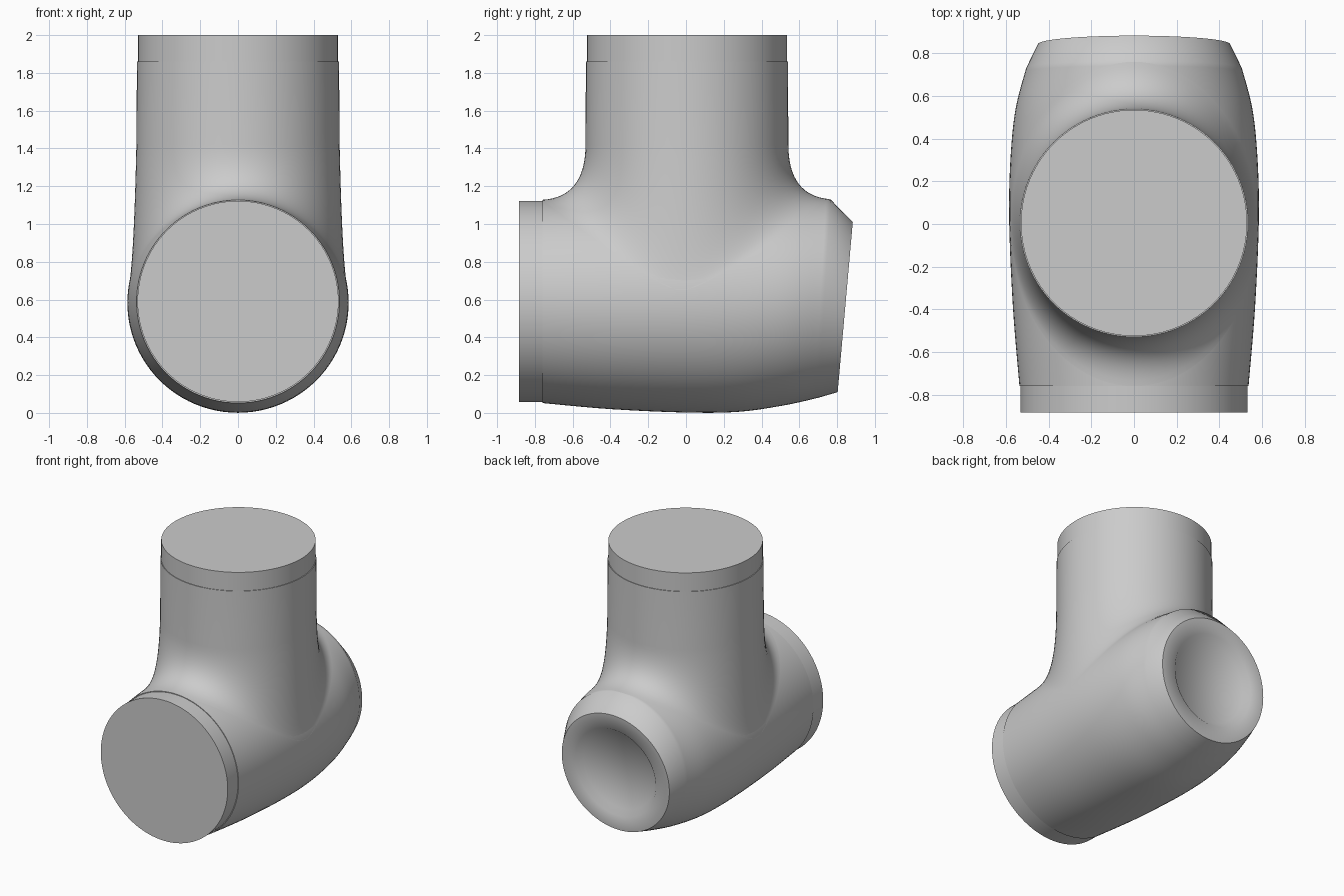
import bpy, bmesh, math
from mathutils import Vector

SEG = 96
CENTRE_Y = 0.005

cube = bpy.data.objects.get("Cube")
if cube:
    bpy.data.objects.remove(cube, do_unlink=True)

grey = bpy.data.materials.new("light grey")
grey.use_nodes = True
colour = (0.6, 0.6, 0.6, 1)
grey.diffuse_color = colour
grey.node_tree.nodes["Principled BSDF"].inputs["Base Color"].default_value = colour


def loft(name, rings, cap_start=False, cap_end=False):
    """Skin a list of closed rings into one smooth object."""
    bm = bmesh.new()
    loops = [[bm.verts.new(p) for p in ring] for ring in rings]
    for a, b in zip(loops, loops[1:]):
        for i in range(SEG):
            j = (i + 1) % SEG
            bm.faces.new((a[i], a[j], b[j], b[i]))
    if cap_start:
        bm.faces.new(loops[0][::-1])
    if cap_end:
        bm.faces.new(loops[-1])
    bmesh.ops.recalc_face_normals(bm, faces=bm.faces)
    mesh = bpy.data.meshes.new(name)
    bm.to_mesh(mesh)
    bm.free()
    mesh.materials.append(grey)
    obj = bpy.data.objects.new(name, mesh)
    bpy.context.collection.objects.link(obj)
    bpy.ops.object.select_all(action="DESELECT")
    obj.select_set(True)
    bpy.context.view_layer.objects.active = obj
    bpy.ops.object.shade_smooth_by_angle(angle=math.radians(45))
    return obj


ANGLES = [2 * math.pi * i / SEG for i in range(SEG)]


def section_ring(s, scale=1.0, depth=0.0):
    """Tilted oval from (top y, top z, bottom y, bottom z, half width)."""
    top, bottom = Vector((0, s[0], s[1])), Vector((0, s[2], s[3]))
    mid, up = (top + bottom) / 2, (top - bottom) / 2
    side = Vector((s[4], 0, 0))
    inward = up.cross(side).normalized() * -depth
    return [mid + inward + scale * (side * math.cos(a) + up * math.sin(a)) for a in ANGLES]


def flat_ring(radius, z):
    return [Vector((radius * math.cos(a), CENTRE_Y + radius * math.sin(a), z)) for a in ANGLES]


def catmull(p, q, r, s, t):
    return [0.5 * (2 * b + (c - a) * t + (2 * a - 5 * b + 4 * c - d) * t * t
                   + (3 * b - a - 3 * c + d) * t ** 3) for a, b, c, d in zip(p, q, r, s)]


# Horizontal body: key sections from front to back, smoothed
keys = [
    (-0.76, 1.127, -0.76, 0.052, 0.537),
    (-0.40, 1.150, -0.40, 0.020, 0.567),
    (0.00, 1.165, 0.00, 0.002, 0.585),
    (0.30, 1.160, 0.28, 0.006, 0.580),
    (0.55, 1.150, 0.52, 0.040, 0.556),
    (0.765, 1.130, 0.70, 0.080, 0.505),
]
padded = [keys[0]] + keys + [keys[-1]]
sections = [catmull(*padded[k:k + 4], n / 6) for k in range(len(keys) - 1) for n in range(6)]
sections.append(list(keys[-1]))
back = (0.883, 1.01, 0.803, 0.11, 0.45)

# Back end has a tilted flat rim and a shallow conical recess
rings = [section_ring(s) for s in sections]
rings += [section_ring(back), section_ring(back, 0.75), section_ring(back, 0.66, 0.04)]
if rings[-1][0].y > rings[-2][0].y:
    rings[-1] = section_ring(back, 0.66, -0.04)
loft("body", rings, cap_start=True, cap_end=True)


def body_top(x, y):
    """Height of the upper body surface."""
    for a, b in zip(sections, sections[1:]):
        if y <= b[0]:
            break
    t = min(1, max(0, (y - a[0]) / (b[0] - a[0])))
    s = [p + (q - p) * t for p, q in zip(a, b)]
    mid, half = (s[1] + s[3]) / 2, (s[1] - s[3]) / 2
    return mid + half * math.sqrt(max(0, 1 - (x / s[4]) ** 2))


# Vertical neck flaring into the body along a curved fillet
def fillet_ring(t):
    ring = []
    for a in ANGLES:
        c, s = math.cos(a), math.sin(a)
        start = Vector((0.538 * c, CENTRE_Y + 0.537 * s, 1.42))
        bend = Vector((0.552 * c, CENTRE_Y + 0.537 * s, 0))
        end = Vector((0.581 * c, 0.76 * s, 0))
        bend.z = body_top(bend.x, bend.y)
        end.z = body_top(end.x, end.y) + 0.001
        ring.append(start * (1 - t) ** 2 + bend * 2 * t * (1 - t) + end * t * t)
    return ring


loft("neck", [flat_ring(0.535, 1.86)] + [fillet_ring(n / 16) for n in range(17)], cap_start=True)

# Slightly narrower end collars
loft("top_collar", [flat_ring(0.53, 1.84), flat_ring(0.53, 2.0)], True, True)
front = [section_ring((y, 1.122, y, 0.058, 0.532)) for y in (-0.74, -0.883)]
loft("front_collar", front, True, True)
